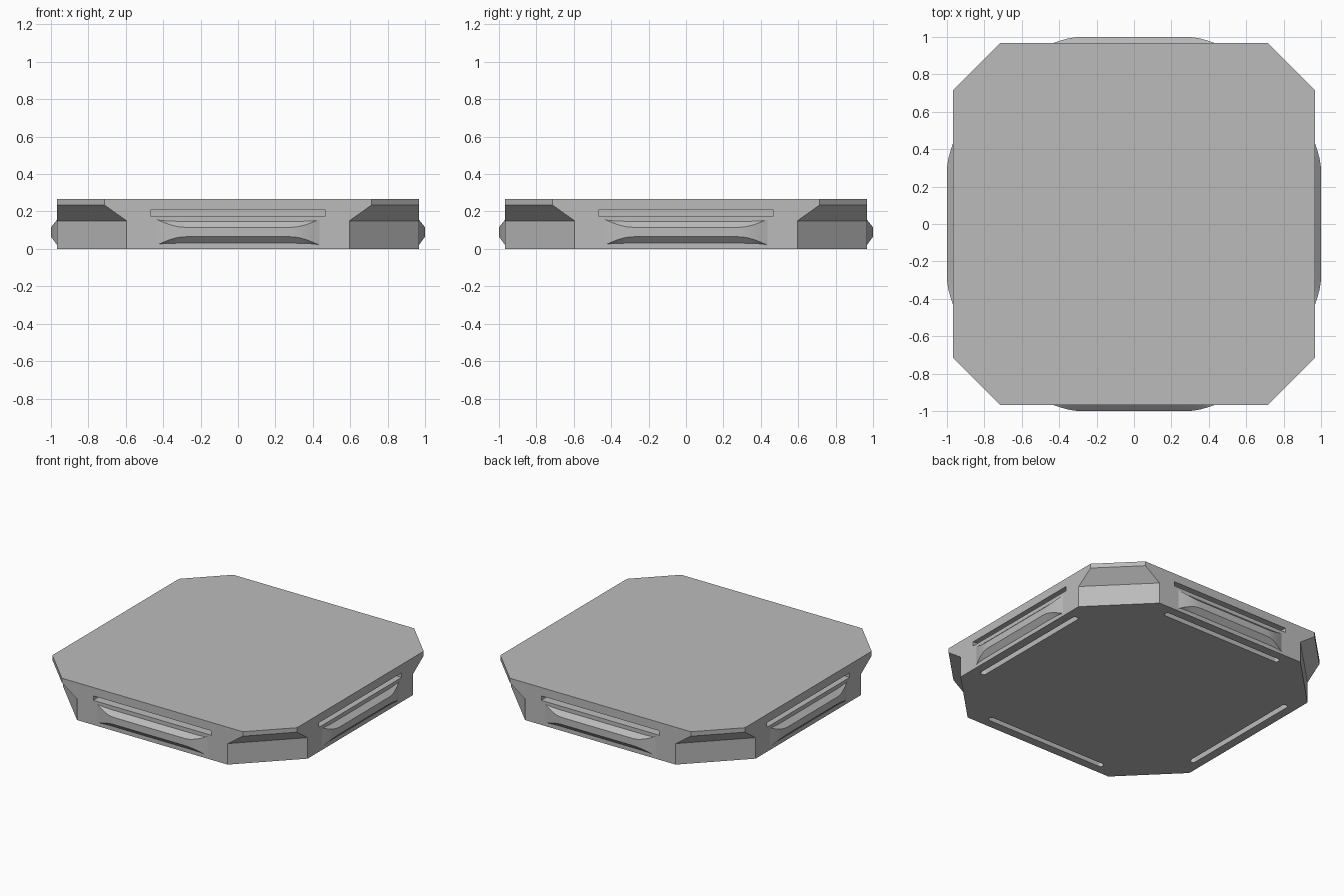
import bpy, bmesh, math
from mathutils import Matrix, Vector

if "Cube" in bpy.data.objects:
    bpy.data.objects.remove(bpy.data.objects["Cube"])

HALF = 0.967      # half width of the body
HEIGHT = 0.267

grey = bpy.data.materials.new("matte_grey")
grey.use_nodes = True
grey.diffuse_color = (0.5, 0.5, 0.5, 1)
grey.node_tree.nodes["Principled BSDF"].inputs["Base Color"].default_value = (0.5, 0.5, 0.5, 1)


def finish(name, bm):
    bmesh.ops.recalc_face_normals(bm, faces=bm.faces)
    mesh = bpy.data.meshes.new(name)
    bm.to_mesh(mesh)
    bm.free()
    mesh.materials.append(grey)
    obj = bpy.data.objects.new(name, mesh)
    bpy.context.collection.objects.link(obj)
    return obj


def loft(bm, rings):
    """Skin a list of closed point rings and cap both ends."""
    loops = [[bm.verts.new(p) for p in ring] for ring in rings]
    n = len(loops[0])
    for a, b in zip(loops, loops[1:]):
        for i in range(n):
            j = (i + 1) % n
            bm.faces.new((a[i], a[j], b[j], b[i]))
    bm.faces.new(loops[0])
    bm.faces.new(loops[-1])


def octagon(flat, z):
    """Square with cut corners; flat is half the length of a straight side."""
    ring = []
    for k in range(4):
        turn = Matrix.Rotation(k * math.pi / 2, 3, "Z")
        ring += [turn @ Vector((x, -HALF, z)) for x in (-flat, flat)]
    return ring


# Body: cut corners that lean outward towards the top plate
bm = bmesh.new()
loft(bm, [octagon(0.595, 0), octagon(0.595, 0.15),
          octagon(0.715, 0.235), octagon(0.715, HEIGHT)])
body = finish("body", bm)

# Slot cutters: a long slit in each side and a round-ended groove underneath
bm = bmesh.new()
for k in range(4):
    turn = Matrix.Rotation(k * math.pi / 2, 3, "Z")
    slit = [(-0.467, 0.175), (0.467, 0.175), (0.467, 0.207), (-0.467, 0.207)]
    loft(bm, [[turn @ Vector((x, y, z)) for x, z in slit]
              for y in (-HALF - 0.05, -HALF + 0.06)])
    groove = []
    for side in (0, 1):
        for i in range(9):
            a = -math.pi / 2 + math.pi * (side + i / 8)
            cx = 0.46 if side == 0 else -0.46
            groove.append((cx + 0.02 * math.cos(a), -0.885 + 0.02 * math.sin(a)))
    loft(bm, [[turn @ Vector((x, y, z)) for x, y in groove] for z in (-0.05, 0.05)])
cutter = finish("slot_cutter", bm)
cutter.hide_render = True

cut = body.modifiers.new("slots", "BOOLEAN")
cut.operation = "DIFFERENCE"
cut.solver = "EXACT"
cut.object = cutter
bpy.context.view_layer.objects.active = body
body.select_set(True)
bpy.ops.object.modifier_apply(modifier=cut.name)
bpy.data.objects.remove(cutter)
body.select_set(False)

# Grip ridges: bevelled bars whose ends curve back into the side walls
DEPTH = 1.0 - HALF
stations = []
for i in range(7):
    t = i / 6
    stations.append((-0.435 + 0.155 * t, DEPTH * math.sin(t * math.pi / 2)))
stations += [(-x, d) for x, d in reversed(stations)]

for k, name in enumerate(("front", "left", "back", "right")):
    turn = Matrix.Rotation(k * math.pi / 2, 3, "Z")
    bm = bmesh.new()
    rings = []
    for x, d in stations:
        section = [(0.01, 0.02), (-d, 0.02 + 1.36 * d),
                   (-d, 0.157 - 1.27 * d), (0.01, 0.157)]
        rings.append([turn @ Vector((x, -HALF + y, z)) for y, z in section])
    loft(bm, rings)
    ridge = finish(name + "_grip_ridge", bm)
    bpy.ops.object.select_all(action="DESELECT")
    ridge.select_set(True)
    bpy.context.view_layer.objects.active = ridge
    bpy.ops.object.shade_smooth_by_angle(angle=math.radians(20))
